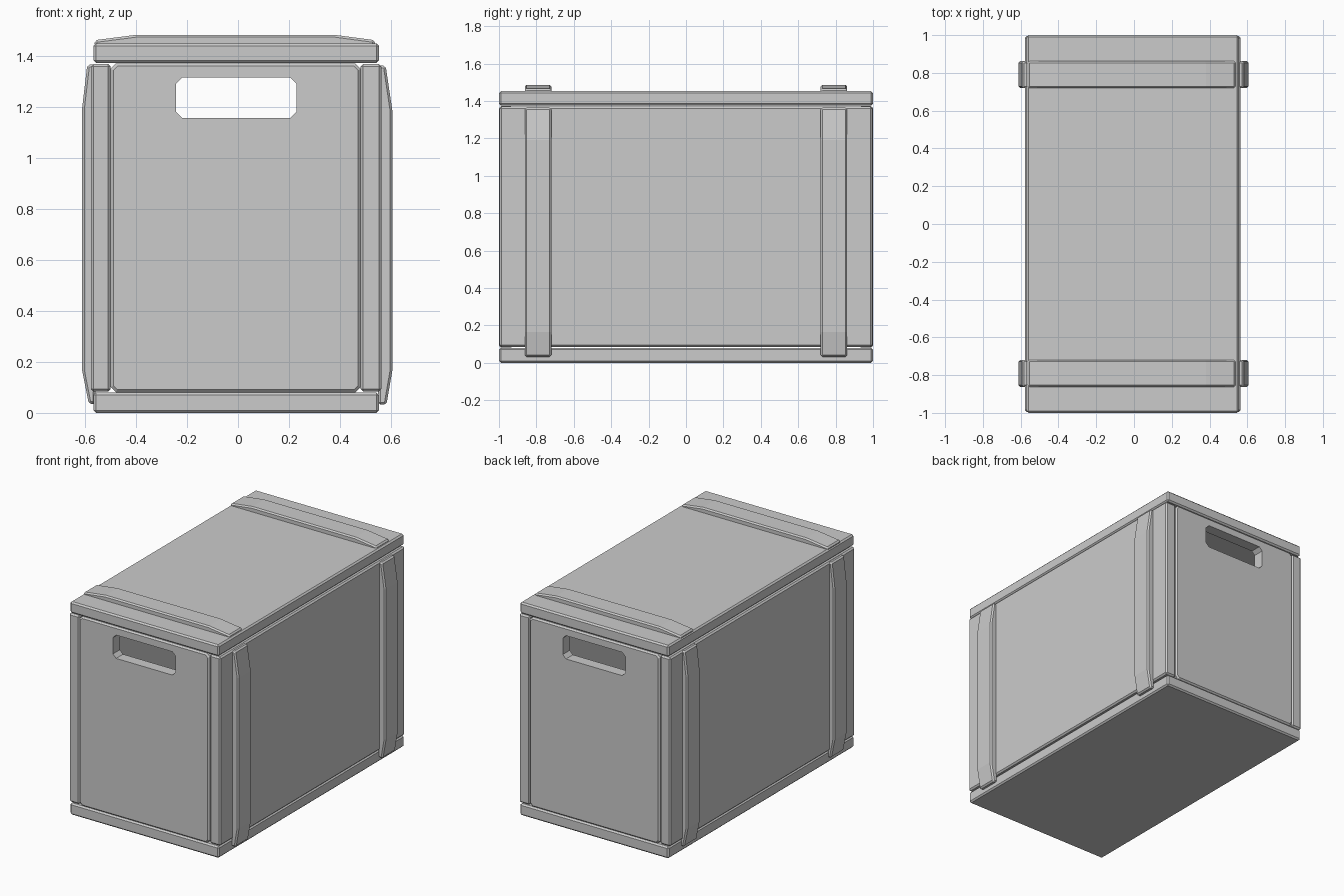
import bpy, bmesh

if "Cube" in bpy.data.objects:
    bpy.data.objects.remove(bpy.data.objects["Cube"])


def make_object(name, bm, bevel=0.0):
    bmesh.ops.recalc_face_normals(bm, faces=bm.faces)
    me = bpy.data.meshes.new(name)
    bm.to_mesh(me)
    bm.free()
    ob = bpy.data.objects.new(name, me)
    bpy.context.collection.objects.link(ob)
    if bevel:
        mod = ob.modifiers.new("chamfer", "BEVEL")
        mod.width = bevel
        mod.segments = 1
        mod.limit_method = "ANGLE"
    return ob


def board(name, x0, x1, y0, y1, z0, z1, bevel=0.01):
    bm = bmesh.new()
    bmesh.ops.create_cube(bm, size=1)
    for v in bm.verts:
        v.co.x = x0 if v.co.x < 0 else x1
        v.co.y = y0 if v.co.y < 0 else y1
        v.co.z = z0 if v.co.z < 0 else z1
    return make_object(name, bm, bevel)


def octagon(x0, x1, z0, z1, c):
    """Rectangle with cut corners."""
    return [(x0 + c, z0), (x1 - c, z0), (x1, z0 + c), (x1, z1 - c),
            (x1 - c, z1), (x0 + c, z1), (x0, z1 - c), (x0, z0 + c)]


def end_panel(name, side):
    # closed strip of loops: chamfered rim outside, hand hole inside
    x0, x1, z0, z1, t, b = -0.5, 0.482, 0.081, 1.372, 0.075, 0.01
    rim = octagon(x0, x1, z0, z1, 0.02)
    face = octagon(x0 + b, x1 - b, z0 + b, z1 - b, 0.016)
    hole = octagon(-0.243, 0.229, 1.158, 1.317, 0.024)
    loops = [(face, 0), (hole, 0), (hole, t), (face, t), (rim, t - b), (rim, b)]
    bm = bmesh.new()
    rings = [[bm.verts.new((x, side * (1 - d), z)) for x, z in pts] for pts, d in loops]
    for k, ring in enumerate(rings):
        nxt = rings[(k + 1) % len(rings)]
        for i in range(8):
            j = (i + 1) % 8
            bm.faces.new((ring[i], ring[j], nxt[j], nxt[i]))
    return make_object(name, bm)


def batten(name, profile, y0, y1):
    # tapered strip: x-z profile extruded along y
    bm = bmesh.new()
    f = bm.faces.new([bm.verts.new((x, y0, z)) for x, z in profile])
    ext = bmesh.ops.extrude_face_region(bm, geom=[f])
    for v in ext["geom"]:
        if isinstance(v, bmesh.types.BMVert):
            v.co.y = y1
    return make_object(name, bm, 0.009)


# Base and lid
board("base", -0.568, 0.554, -1, 1, 0, 0.08)
board("lid", -0.568, 0.554, -1, 1, 1.375, 1.452)

# Side walls
board("left_wall", -0.578, -0.5, -0.996, 0.996, 0.084, 1.37)
board("right_wall", 0.482, 0.563, -0.996, 0.996, 0.084, 1.37)

# End walls with hand holes
end_panel("front_wall", -1)
end_panel("back_wall", 1)

# Battens on the sides and the lid
for label, s in (("front", -1), ("back", 1)):
    y0, y1 = sorted((s * 0.72, s * 0.862))
    batten(label + "_left_batten",
           [(-0.56, 0.035), (-0.586, 0.035), (-0.612, 0.165), (-0.612, 1.2),
            (-0.592, 1.368), (-0.56, 1.368)], y0, y1)
    batten(label + "_right_batten",
           [(0.55, 0.032), (0.583, 0.032), (0.606, 0.165), (0.606, 1.19),
            (0.58, 1.364), (0.55, 1.364)], y0, y1)
    batten(label + "_lid_batten",
           [(-0.563, 1.44), (-0.563, 1.464), (-0.4, 1.485), (0.38, 1.485),
            (0.538, 1.464), (0.538, 1.44)], y0, y1)
